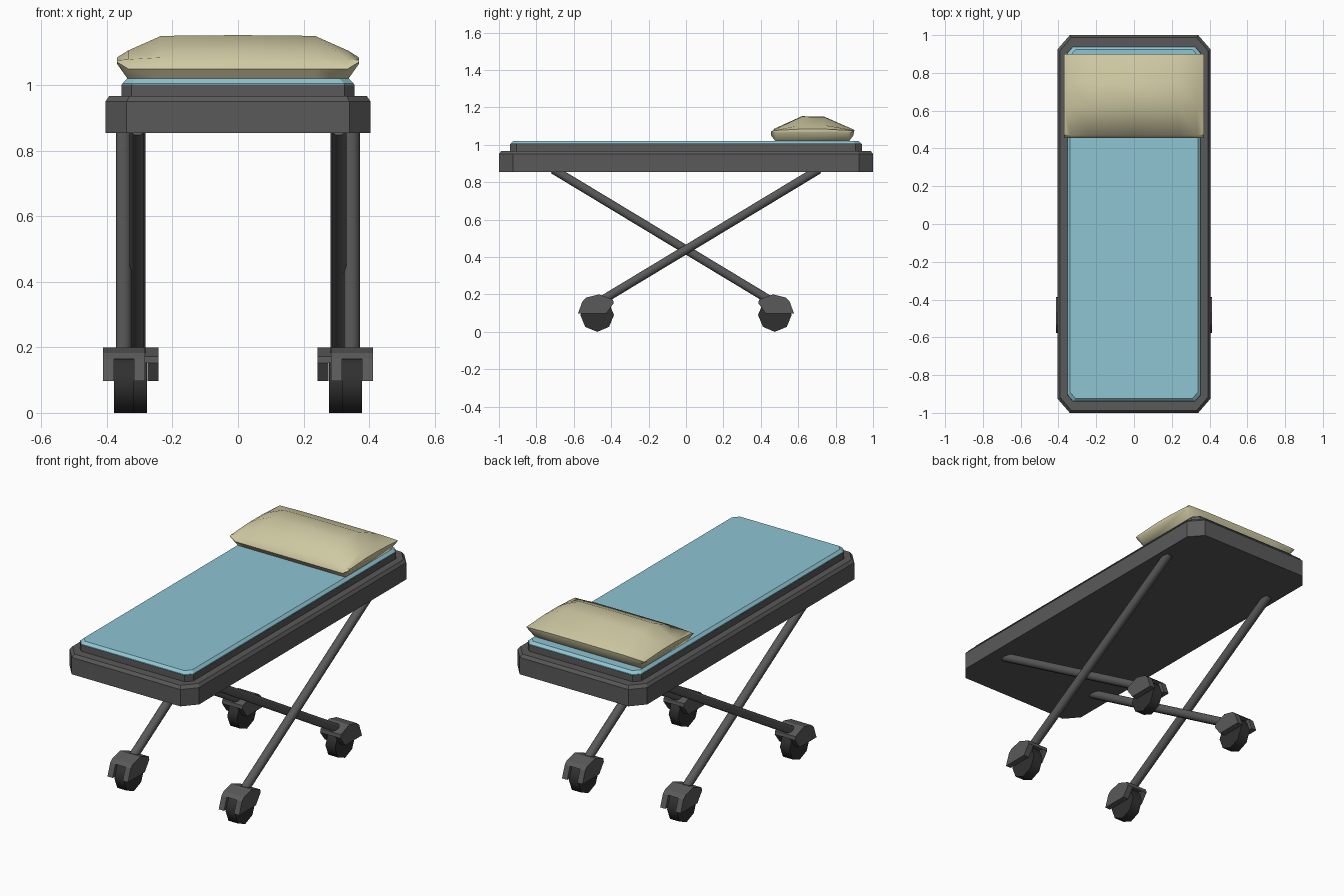
import bpy, bmesh, math
from mathutils import Vector

if "Cube" in bpy.data.objects:
    bpy.data.objects.remove(bpy.data.objects["Cube"])

def mat(name, col):
    m = bpy.data.materials.new(name)
    m.diffuse_color = (*col, 1)
    m.use_nodes = True
    m.node_tree.nodes["Principled BSDF"].inputs["Base Color"].default_value = m.diffuse_color
    return m

GREY = mat("dark grey metal", (0.1, 0.1, 0.1))
BLACK = mat("black rubber", (0.03, 0.03, 0.03))
BLUE = mat("pale blue sheet", (0.27, 0.56, 0.65))
CREAM = mat("cream pillow", (0.62, 0.58, 0.36))

def loft(name, rings, material, smooth=None):
    """Join equal-length point rings into a closed solid."""
    bm = bmesh.new()
    vs = [[bm.verts.new(p) for p in r] for r in rings]
    n = len(vs[0])
    for a, b in zip(vs, vs[1:]):
        for i in range(n):
            j = (i + 1) % n
            bm.faces.new((a[i], a[j], b[j], b[i]))
    bm.faces.new(vs[0])
    bm.faces.new(vs[-1])
    bmesh.ops.recalc_face_normals(bm, faces=bm.faces)
    me = bpy.data.meshes.new(name)
    bm.to_mesh(me)
    bm.free()
    ob = bpy.data.objects.new(name, me)
    bpy.context.collection.objects.link(ob)
    me.materials.append(material)
    if smooth:
        bpy.ops.object.select_all(action='DESELECT')
        ob.select_set(True)
        bpy.context.view_layer.objects.active = ob
        bpy.ops.object.shade_smooth_by_angle(angle=math.radians(smooth))
    return ob

def slab(hx, hy, cx, cy, z):
    """Rectangle with cut corners at height z."""
    q = [(hx, hy - cy), (hx - cx, hy)]
    pts = q + [(-x, y) for x, y in q[::-1]]
    pts += [(-x, -y) for x, y in pts]
    return [(x, y, z) for x, y in pts]

def plate(name, profile, x0, x1, material, smooth=None):
    """Side profile (y, z) extruded along x."""
    return loft(name, [[(x, y, z) for y, z in profile] for x in (x0, x1)], material, smooth)

# bed frame, mattress and sheet
loft("bed_frame", [slab(.405, 1, .065, .075, .855), slab(.405, 1, .065, .075, .95),
                   slab(.393, .988, .062, .072, .967)], GREY)
loft("mattress", [slab(.355, .94, .03, .035, .96), slab(.355, .94, .03, .035, 1.003)], GREY)
loft("sheet", [slab(.354, .939, .03, .035, 1.0), slab(.353, .938, .03, .035, 1.006),
               slab(.338, .923, .028, .032, 1.02)], BLUE)

# pillow: cross-sections along x, flattening toward the ends
section = [(.48, 1.017), (.87, 1.017), (.895, 1.05), (.9, 1.08), (.74, 1.15),
           (.62, 1.153), (.47, 1.085), (.455, 1.05)]
rings = []
for x, top, low in [(-.37, .12, .15), (-.335, .4, 1), (-.235, .97, 1), (0, 1, 1),
                    (.235, .97, 1), (.335, .4, 1), (.37, .12, .15)]:
    rings.append([(x, y, 1.075 + (z - 1.075) * (top if z > 1.075 else low))
                  for y, z in section])
loft("pillow", rings, CREAM, 50)

# crossed legs and casters; d is the end (front -1 / back +1) where the wheel sits
fork = [(-.105, .097), (-.08, .165), (-.06, .183), (.008, .2),
        (.083, .172), (.086, .152), (.045, .097)]
bridge = fork[1:6]
for d, end, lx in [(-1, "front", .348), (1, "back", .307)]:
    for s, side in [(-1, "left"), (1, "right")]:
        tag = end + "_" + side
        cx = s * lx
        # leg rod
        a, b = Vector((cx, -d * .71, .868)), Vector((cx, d * .45, .168))
        v = (b - a).normalized().cross(Vector((1, 0, 0)))
        ring = [(Vector((1, 0, 0)) * math.cos(k * math.pi / 5)
                 + v * math.sin(k * math.pi / 5)) * .0245 for k in range(10)]
        loft("leg_" + tag, [[e + o for o in ring] for e in (a, b)], GREY, 50)
        # caster fork: two cheeks and a bridge
        def place(p):
            return [(d * (.473 - y), z) for y, z in p]
        for k in (-1, 1):
            plate("fork_cheek_" + tag, place(fork), cx + k * .031, cx + k * .064, GREY)
        plate("fork_bridge_" + tag, place(bridge), cx - .0315, cx + .0315, GREY)
        # wheel
        wheel = [(d * .475 + .09 * math.sin(k * math.pi / 4),
                  .09 - .09 * math.cos(k * math.pi / 4)) for k in range(8)]
        plate("wheel_" + tag, wheel, cx - .03, cx + .03, BLACK, 50)
